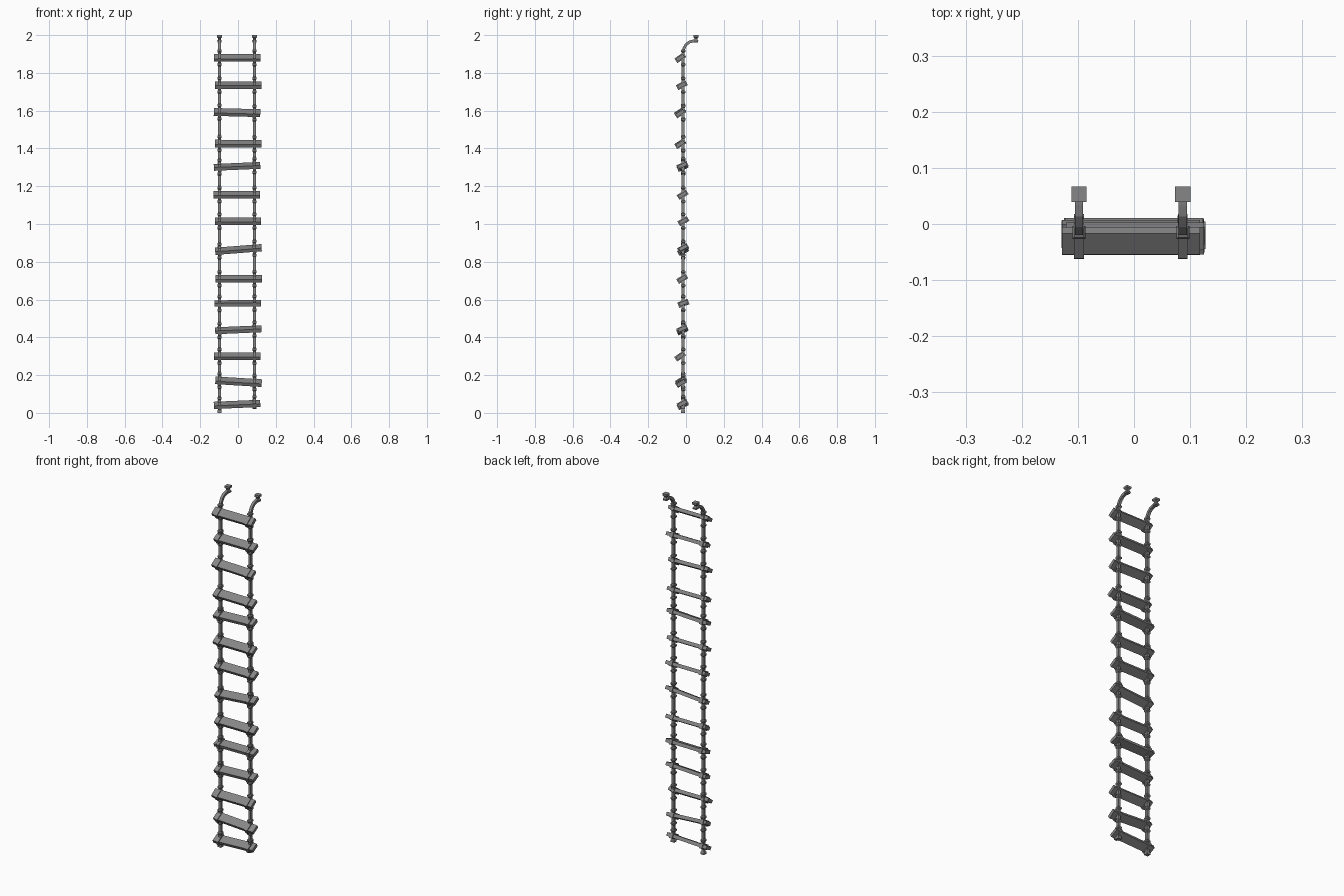
import bpy, bmesh
from math import radians
from mathutils import Vector, Matrix, Euler

cube = bpy.data.objects.get("Cube")
if cube:
    bpy.data.objects.remove(cube)

grey = bpy.data.materials.new("weathered grey")
grey.use_nodes = True
COLOUR = (0.24, 0.24, 0.24, 1)
grey.diffuse_color = COLOUR
grey.node_tree.nodes["Principled BSDF"].inputs["Base Color"].default_value = COLOUR


def finish(name, bm):
    bmesh.ops.recalc_face_normals(bm, faces=bm.faces)
    mesh = bpy.data.meshes.new(name)
    bm.to_mesh(mesh)
    bm.free()
    mesh.materials.append(grey)
    obj = bpy.data.objects.new(name, mesh)
    bpy.context.collection.objects.link(obj)
    return obj


def box(name, size, matrix):
    bm = bmesh.new()
    bmesh.ops.create_cube(bm, size=1, matrix=matrix @ Matrix.Diagonal((*size, 1)))
    return finish(name, bm)


def square_tube(name, x, stations):
    """Square section swept in the yz plane; stations are (y, z, half width)."""
    bm = bmesh.new()
    rings = []
    pts = [Vector((x, y, z)) for y, z, _ in stations]
    for i, (p, (_, _, r)) in enumerate(zip(pts, stations)):
        along = (pts[min(i + 1, len(pts) - 1)] - pts[max(i - 1, 0)]).normalized()
        side = Vector((1, 0, 0))
        out = along.cross(side)
        rings.append([bm.verts.new(p + side * a * r + out * b * r)
                      for a, b in ((1, 1), (-1, 1), (-1, -1), (1, -1))])
    for lower, upper in zip(rings, rings[1:]):
        for k in range(4):
            n = (k + 1) % 4
            bm.faces.new((lower[k], lower[n], upper[n], upper[k]))
    bm.faces.new(rings[0])
    bm.faces.new(rings[-1])
    return finish(name, bm)


# Rungs: centre x, y, z, roll in the front plane, tilt towards the front (degrees)
RUNGS = [
    (-.005, -.018, .045, 2.5, 28), (.003, -.026, .165, -3.5, 32),
    (-.005, -.031, .30, 0, 35), (.002, -.020, .44, 2.5, 25),
    (-.002, -.014, .58, 0.5, 20), (.004, -.020, .71, 0, 32),
    (.002, -.015, .865, 4.5, 28), (.000, -.014, 1.015, 0, 30),
    (-.006, -.018, 1.155, 0, 32), (-.005, -.018, 1.305, 2.5, 24),
    (.002, -.030, 1.425, -0.5, 32), (-.005, -.031, 1.59, -1.5, 34),
    (.002, -.022, 1.735, 0, 28), (-.005, -.030, 1.88, 0, 35),
]
ROPE_Y = -.015
ROPES = {"right": (-.098, 0), "left": (.087, .02)}

for i, (x, y, z, roll, tilt) in enumerate(RUNGS, 1):
    turn = Euler((radians(tilt), -radians(roll), 0)).to_matrix().to_4x4()
    place = Matrix.Translation((x, y, z)) @ turn
    box(f"rung_{i}", (.246, .046, .019), place)
    # Lashings around the rung and knots above and below it
    for side, (rx, foot) in ROPES.items():
        lash = place @ Matrix.Translation((rx - x, 0, 0))
        box(f"lashing_{side}_{i}", (.017, .057, .029), lash)
        rung_z = z + (rx - x) * radians(roll)
        for part, dz in (("lower", -.036), ("upper", .036)):
            if rung_z + dz > foot + .02:
                square_tube(f"{part}_knot_{side}_{i}", rx, [
                    (ROPE_Y, rung_z + dz + h, r)
                    for h, r in ((-.009, .008), (-.004, .0115), (.004, .0115), (.009, .008))])

# Side ropes, flared at the foot and bending back at the top
for side, (rx, foot) in ROPES.items():
    square_tube(f"rope_{side}", rx, [
        (ROPE_Y, foot, .011), (ROPE_Y, foot + .012, .011), (ROPE_Y, foot + .018, .0075),
        (ROPE_Y, 1.905, .0075), (-.011, 1.93, .0075), (.000, 1.949, .0075),
        (.017, 1.963, .0075), (.035, 1.968, .0075), (.052, 1.971, .0075)])
    square_tube(f"end_knot_{side}", rx, [
        (.053, 1.962, .011), (.053, 1.970, .012), (.053, 1.977, .0075),
        (.053, 1.983, .0075), (.053, 1.989, .0135), (.053, 2.0, .0135)])
